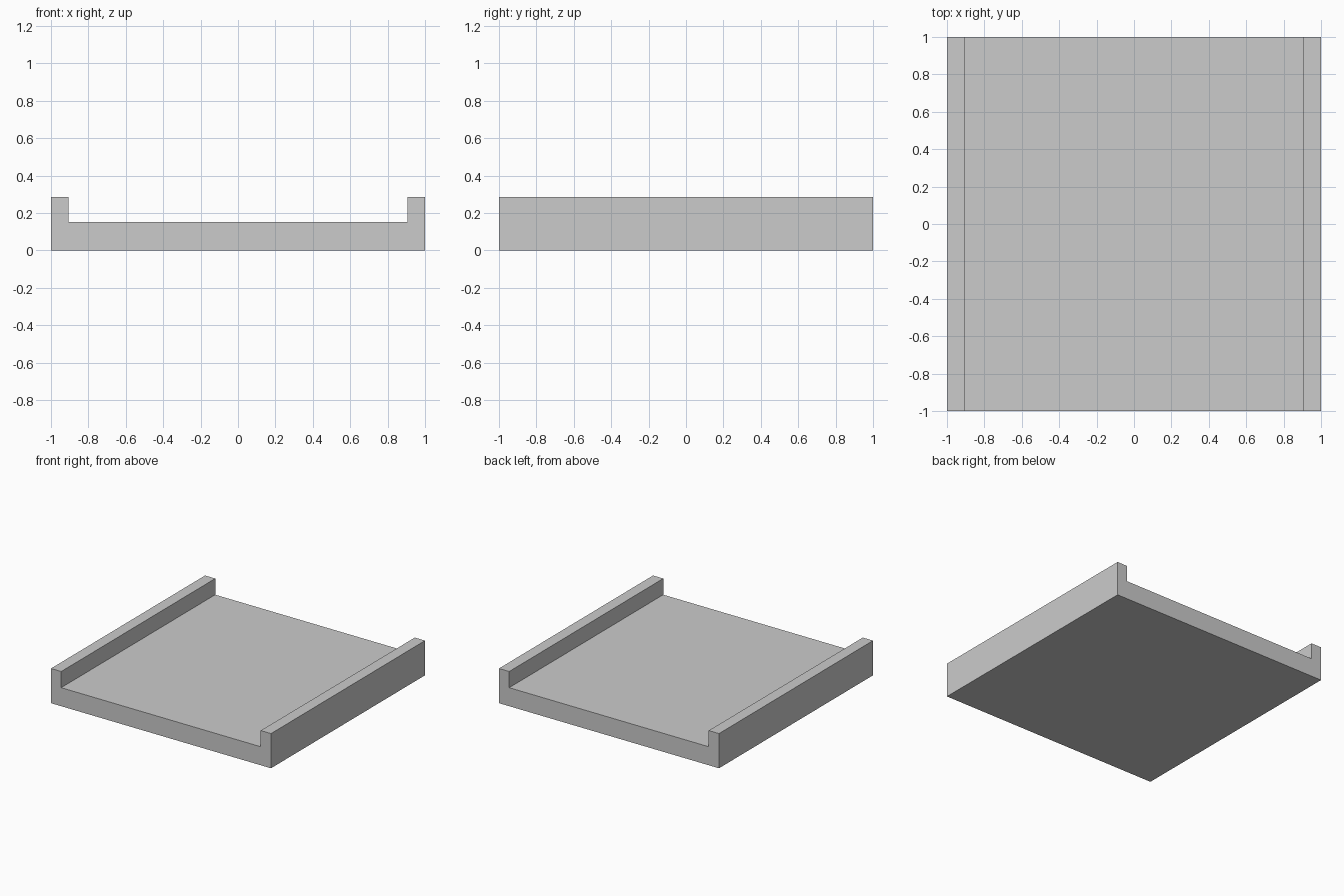
import bpy
import bmesh

if "Cube" in bpy.data.objects:
    bpy.data.objects.remove(bpy.data.objects["Cube"])

HALF, INNER = 1.0, 0.907      # half width, inner face of the side curbs
FLOOR, TOP = 0.152, 0.285     # deck height, curb height

# Channel cross-section in x/z, seen from the front
profile = [(-HALF, 0), (HALF, 0), (HALF, TOP), (INNER, TOP),
           (INNER, FLOOR), (-INNER, FLOOR), (-INNER, TOP), (-HALF, TOP)]

# Deck slab with two raised side curbs, extruded front to back
bm = bmesh.new()
face = bm.faces.new([bm.verts.new((x, -HALF, z)) for x, z in profile])
extruded = bmesh.ops.extrude_face_region(bm, geom=[face], use_keep_orig=True)
verts = [g for g in extruded["geom"] if isinstance(g, bmesh.types.BMVert)]
bmesh.ops.translate(bm, verts=verts, vec=(0, 2 * HALF, 0))
bmesh.ops.recalc_face_normals(bm, faces=bm.faces[:])

mesh = bpy.data.meshes.new("deck_with_side_curbs")
bm.to_mesh(mesh)
bm.free()
deck = bpy.data.objects.new("deck_with_side_curbs", mesh)
bpy.context.collection.objects.link(deck)
